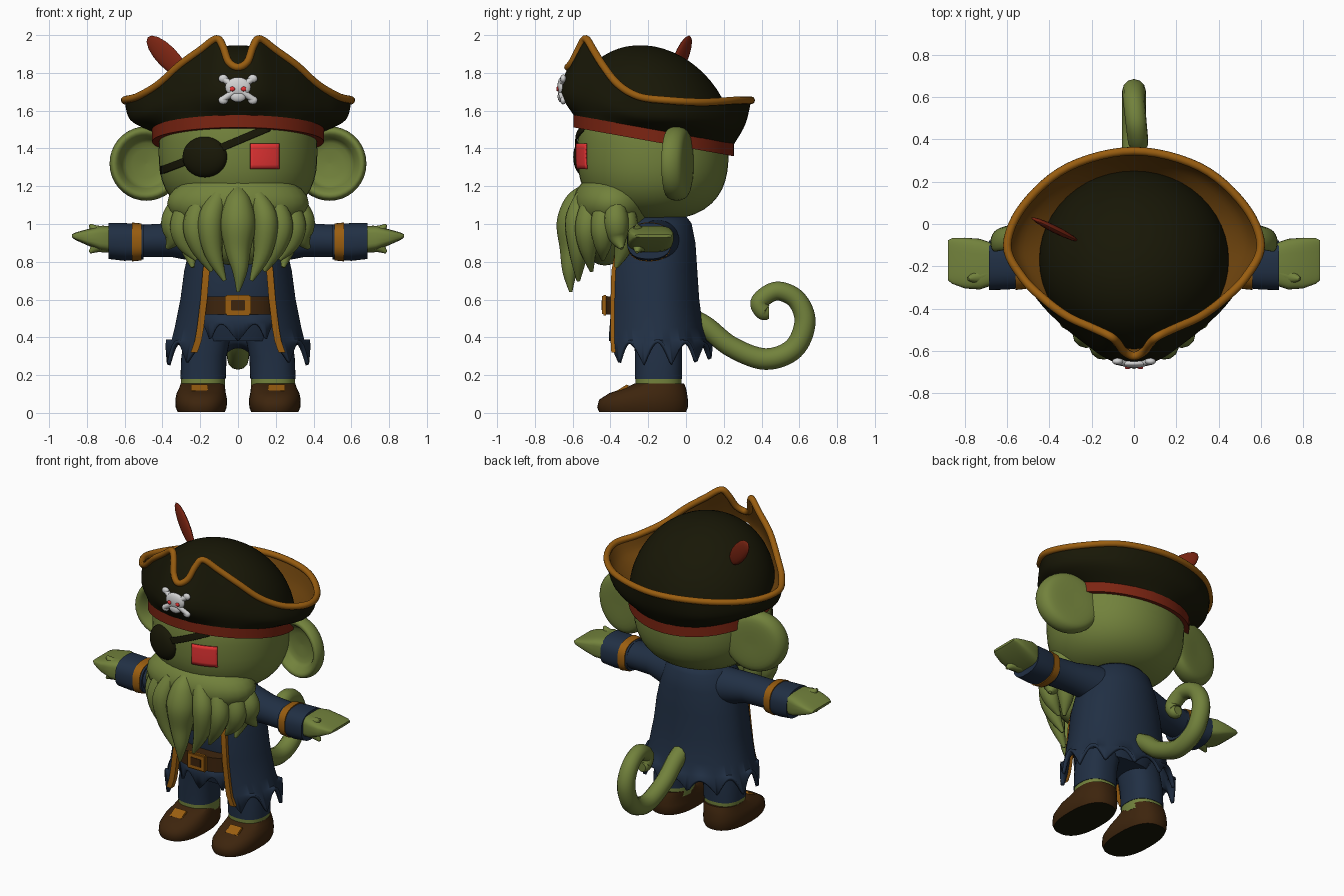
import bpy, bmesh
from math import sin, cos, pi, radians, atan2
from mathutils import Vector, Matrix

if "Cube" in bpy.data.objects:
    bpy.data.objects.remove(bpy.data.objects["Cube"])


def material(name, *rgb):
    m = bpy.data.materials.new(name)
    m.use_nodes = True
    m.diffuse_color = (*rgb, 1)
    m.node_tree.nodes["Principled BSDF"].inputs["Base Color"].default_value = (*rgb, 1)
    return m


GREEN = material("skin green", 0.168, 0.222, 0.045)
BLUE = material("coat blue", 0.015, 0.029, 0.058)
BLACK = material("hat black", 0.009, 0.0085, 0.002)
GOLD = material("gold trim", 0.32, 0.11, 0.005)
LINING = material("lining brown", 0.15, 0.055, 0.004)
RED = material("band red", 0.2, 0.018, 0.006)
BROWN = material("leather brown", 0.047, 0.018, 0.004)
EYE = material("eye red", 0.8, 0.035, 0.035)
WHITE = material("bone white", 0.65, 0.65, 0.65)
parts = []


def finish(name, bm, *mats):
    bmesh.ops.recalc_face_normals(bm, faces=bm.faces)
    me = bpy.data.meshes.new(name)
    bm.to_mesh(me)
    bm.free()
    for m in mats:
        me.materials.append(m)
    ob = bpy.data.objects.new(name, me)
    bpy.context.collection.objects.link(ob)
    parts.append(ob)
    return ob


def sheet(name, rows, mat, wrap=True, cap=True, thick=0):
    """Skin a list of equal-length point rows."""
    bm = bmesh.new()
    vs = [[bm.verts.new(p) for p in r] for r in rows]
    n = len(rows[0])
    for a, b in zip(vs, vs[1:]):
        for i in range(n if wrap else n - 1):
            j = (i + 1) % n
            bm.faces.new((a[i], a[j], b[j], b[i]))
    if cap and wrap:
        bm.faces.new(vs[0])
        bm.faces.new(vs[-1])
    ob = finish(name, bm, mat)
    if thick:
        mod = ob.modifiers.new("thickness", "SOLIDIFY")
        mod.thickness, mod.offset = thick, 0
    return ob


def ring(c, a, b, axis="z", p=2, n=36):
    """Superellipse section around an axis."""
    pts = []
    for i in range(n):
        t = 2 * pi * i / n
        u = a * abs(cos(t)) ** (2 / p) * (1 if cos(t) > 0 else -1)
        v = b * abs(sin(t)) ** (2 / p) * (1 if sin(t) > 0 else -1)
        d = {"z": (u, v, 0), "x": (0, u, v), "y": (u, 0, v)}[axis]
        pts.append(Vector(c) + Vector(d))
    return pts


def ball(name, c, r, mat, rot=Matrix(), seg=28):
    bm = bmesh.new()
    m = Matrix.Translation(c) @ rot @ Matrix.Diagonal((*r, 1))
    bmesh.ops.create_uvsphere(bm, u_segments=seg, v_segments=seg // 2, radius=1, matrix=m)
    return finish(name, bm, mat)


def box(name, c, size, mat, rot=Matrix()):
    bm = bmesh.new()
    bmesh.ops.create_cube(bm, size=1, matrix=Matrix.Translation(c) @ rot @ Matrix.Diagonal((*size, 1)))
    bmesh.ops.bevel(bm, geom=bm.edges[:], offset=min(size) * 0.25, segments=2, affect="EDGES")
    return finish(name, bm, mat)


def spline(pts, k=6, closed=False):
    """Catmull-Rom samples through points of any dimension."""
    n, out = len(pts), []
    get = (lambda i: pts[i % n]) if closed else (lambda i: pts[max(0, min(n - 1, i))])
    for i in range(n if closed else n - 1):
        for s in range(k):
            t = s / k
            out.append(tuple(0.5 * (2 * b + (c - a) * t + (2 * a - 5 * b + 4 * c - d) * t * t
                                    + (3 * b - a - 3 * c + d) * t ** 3)
                             for a, b, c, d in zip(get(i - 1), get(i), get(i + 1), get(i + 2))))
    return out if closed else out + [tuple(pts[-1])]


def tube(name, pts, mat, closed=False, k=6):
    """Round tube through (x, y, z, radius) points."""
    cu = bpy.data.curves.new(name, "CURVE")
    cu.dimensions, cu.bevel_depth, cu.bevel_resolution = "3D", 1, 4
    cu.use_fill_caps = not closed
    path = spline(pts, k, closed)
    sp = cu.splines.new("POLY")
    sp.points.add(len(path) - 1)
    for q, (x, y, z, r) in zip(sp.points, path):
        q.co, q.radius = (x, y, z, 1), max(r, 0.003)
    sp.use_cyclic_u = closed
    tmp = bpy.data.objects.new(name, cu)
    bpy.context.collection.objects.link(tmp)
    me = bpy.data.meshes.new_from_object(tmp.evaluated_get(bpy.context.evaluated_depsgraph_get()))
    bpy.data.objects.remove(tmp)
    bm = bmesh.new()
    bm.from_mesh(me)
    return finish(name, bm, mat)


# Head: rounded block, with a function for its front surface
HC = Vector((0, -0.175, 1.38))


def head_r(dz):
    return max(0.001, 1 - abs(dz / 0.36) ** 2.6) ** (1 / 2.6)


def face_y(x, z):
    r = head_r(z - HC.z)
    return HC.y - 0.4 * r * max(0, 1 - abs(x / (0.42 * r)) ** 2.05) ** (1 / 2.05)


levels = [-0.3595 * cos(pi * i / 22) for i in range(23)]
sheet("head", [ring(HC + Vector((0, 0, d)), 0.42 * head_r(d), 0.4 * head_r(d), p=2.05, n=48) for d in levels], GREEN)


def face_plate(name, x0, x1, low, high, mat, n=12):
    rows = []
    for j in range(7):
        row = []
        for i in range(n + 1):
            x = x0 + (x1 - x0) * i / n
            z = low(x) + (high(x) - low(x)) * j / 6
            row.append((x, face_y(x, z) - 0.009, z))
        rows.append(row)
    sheet(name, rows, mat, wrap=False, thick=0.009)


face_plate("left_eye", 0.065, 0.218, lambda x: 1.292, lambda x: 1.427, EYE)
strap = lambda x: 1.285 + 0.38 * max(0, x + 0.4) + 0.04 * max(0, x + 0.1)
face_plate("eyepatch_strap", -0.408, 0.17, lambda x: strap(x) - 0.021, lambda x: strap(x) + 0.021, BLACK, 30)
ball("eyepatch", (-0.175, -0.53, 1.355), (0.125, 0.055, 0.108), BLACK, Matrix.Rotation(-0.35, 4, "Z"))

# Muzzle and tentacle beard
ball("muzzle", (0, -0.385, 1.11), (0.375, 0.215, 0.17), GREEN)
ball("beard_core", (0, -0.43, 0.98), (0.29, 0.14, 0.2), GREEN)
tube("middle_tentacle", [(0, -0.53, 1.19, 0.03), (0, -0.57, 1.11, 0.075), (0, -0.59, 1.0, 0.095),
                         (0, -0.6, 0.87, 0.07), (0.01, -0.615, 0.75, 0.04), (0, -0.61, 0.64, 0.008)], GREEN)
strands = [((0.1, -0.54, 1.15), (0.145, -0.575, 1.02), (0.13, -0.57, 0.85), (0.07, -0.57, 0.7)),
           ((0.19, -0.5, 1.14), (0.225, -0.52, 1.0), (0.205, -0.52, 0.88), (0.14, -0.5, 0.75)),
           ((0.26, -0.43, 1.14), (0.295, -0.44, 1.0), (0.28, -0.44, 0.9), (0.22, -0.44, 0.81)),
           ((0.31, -0.37, 1.12), (0.34, -0.37, 1.02), (0.34, -0.36, 0.93), (0.375, -0.34, 0.87)),
           ((0.26, -0.32, 1.1), (0.28, -0.32, 0.99), (0.26, -0.33, 0.88), (0.24, -0.37, 0.77))]
for s in (-1, 1):
    for path in strands:
        tube("tentacle", [(s * x, y, z, r) for (x, y, z), r in
                          zip(path, (0.045, 0.066, 0.05, 0.01))], GREEN)

# Ears: cupped discs turned slightly forward
ear = spline([(0.01, 0.05), (0.6, 0.05), (0.9, 0.035), (1, -0.01), (0.94, -0.055),
              (0.82, -0.06), (0.7, -0.035), (0.55, 0), (0.01, 0.015)], 3)
for s in (-1, 1):
    rows = [ring((s * 0.485, -0.035 + y, 1.32), r * 0.195, r * 0.197, "y") for r, y in ear]
    for p in (p for row in rows for p in row):
        p.y -= (abs(p.x) - 0.485) * 0.2
    sheet("ear", rows, GREEN)


# Hat: crown, band, turned-up brim and trim, all on a tilted base
def tilted(z, a, b, t):
    return (a * cos(t), -0.17 + b * sin(t), z - 0.18 * b * sin(t))


turn = [2 * pi * i / 48 for i in range(48)]
sheet("hat_crown", [[tilted(1.5 + 0.44 * sin(f), 0.45 * cos(f), 0.425 * cos(f), t) for t in turn]
                    for f in (radians(89.5) * i / 14 for i in range(15))], BLACK)
sheet("hat_band", [[tilted(z, 0.455 * g, 0.425 * g, t) for t in turn]
                   for z, g in ((1.51, 0.9), (1.51, 1), (1.435, 1), (1.435, 0.9))], RED, cap=False)
edge = [(0, -0.625, 1.83), (0.05, -0.6, 1.86), (0.08, -0.56, 1.94), (0.115, -0.53, 1.98), (0.2, -0.49, 1.92),
        (0.31, -0.44, 1.84), (0.42, -0.36, 1.74), (0.53, -0.25, 1.675), (0.6, -0.1, 1.655),
        (0.52, 0.09, 1.645), (0.31, 0.27, 1.655), (0, 0.345, 1.655)]
bulge = [(0, -0.665, 1.7), (0.05, -0.66, 1.7), (0.1, -0.65, 1.7), (0.16, -0.62, 1.7), (0.24, -0.56, 1.69),
         (0.34, -0.48, 1.66), (0.44, -0.38, 1.61), (0.52, -0.26, 1.57), (0.57, -0.1, 1.55),
         (0.49, 0.09, 1.54), (0.29, 0.26, 1.53), (0, 0.315, 1.53)]
full = lambda half: half + [(-x, y, z) for x, y, z in half[-2:0:-1]]
edge, bulge = full(edge), full(bulge)
foot = [tilted(1.5, 0.455, 0.425, atan2((y + 0.17) / 0.49, x / 0.57)) for x, y, z in bulge]
foot, bulge, edge = (spline(r, 6, True) for r in (foot, bulge, edge))
shrink = lambda row, g: [(x * g, -0.17 + (y + 0.17) * g, z + 0.02) for x, y, z in row]


def brim(name, a, b, c, mat):
    cols = [spline(col, 5) for col in zip(a, b, c)]
    sheet(name, list(zip(*cols)), mat, cap=False)


brim("hat_brim", foot, bulge, edge, BLACK)
brim("hat_lining", shrink(foot, 0.93), shrink(bulge, 0.95), edge, LINING)
tube("hat_trim", [(*p, 0.02) for p in edge], GOLD, True, 1)

# Feather: flat leaf leaning out to the side
lean, flat = Vector((-0.22, 0.11, 0.22)).normalized(), Vector((0.447, 0.894, 0))
turned = Matrix((flat.cross(lean), flat, lean)).transposed().to_4x4()
ball("feather", (-0.375, -0.025, 1.885), (0.06, 0.018, 0.155), RED, turned, 16)

# Bone emblem on the hat front
for s in (-1, 1):
    tube("crossed_bone", [(-s * 0.08, -0.65, 1.66, 0.017), (0, -0.662, 1.715, 0.017),
                          (s * 0.08, -0.646, 1.77, 0.017)], WHITE)
    for z in (1.655, 1.77):
        ball("bone_end", (s * 0.078, -0.65, z), (0.026, 0.016, 0.022), WHITE, seg=12)
    ball("emblem_eye", (s * 0.03, -0.68, 1.715), (0.015, 0.007, 0.013), EYE, seg=10)
ball("emblem_skull", (0, -0.66, 1.725), (0.068, 0.021, 0.052), WHITE)
ball("emblem_jaw", (0, -0.662, 1.675), (0.042, 0.018, 0.03), WHITE, seg=16)

# Coat: open at the front, ragged hem
cut = [(1.05, 0.14, 0.13, 0.16), (1.0, 0.2, 0.17, 0.2), (0.9, 0.24, 0.19, 0.25), (0.75, 0.275, 0.2, 0.285),
       (0.6, 0.295, 0.21, 0.29), (0.45, 0.325, 0.23, 0.29), (0.38, 0.345, 0.25, 0.29), (0.25, 0.38, 0.285, 0.285)]
rows, N, T0 = [], 160, 0.66
for z, rx, back, front in cut:
    row = []
    for i in range(N + 1):
        t = T0 + (2 * pi - 2 * T0) * i / N
        rag = 0.1 * abs(cos(6 * t)) + 0.03 * sin(5 * t) ** 2 if z < 0.3 else 0
        row.append((rx * sin(t), -0.15 - cos(t) * (front if cos(t) > 0 else back), z + rag))
    rows.append(row)
sheet("coat", rows, BLUE, wrap=False, thick=0.02)
for s in (0, -1):
    line = [Vector(r[s]) for r in rows[2:]]
    side = Vector((0.018, 0, 0))
    sheet("coat_trim", [[p + dx + Vector((0, dy, 0)) for p in line] for dx, dy in
                        ((-side, -0.02), (side, -0.02), (side, 0.015), (-side, 0.015), (-side, -0.02))],
          GOLD, wrap=False)

# Shirt, ragged shirt tail, belt and buckle
sheet("shirt", [ring((0, -0.15, z), a, b, p=2.6) for z, a, b in
                ((1.03, 0.12, 0.12), (0.92, 0.2, 0.17), (0.7, 0.235, 0.2), (0.5, 0.24, 0.18), (0.38, 0.2, 0.14))], BLUE)
tail_rows = [ring((0, -0.2, z), 0.22, b, p=2.6, n=96) for z, b in ((0.54, 0.19), (0.48, 0.195), (0.38, 0.2))]
for i, p in enumerate(tail_rows[-1]):
    p.z += 0.09 * abs(cos(10 * pi * i / 96))
sheet("shirt_tail", tail_rows, BLUE, cap=False, thick=0.015)
sheet("belt", [ring((0, -0.2, z), 0.22, 0.225, p=2.8) for z in (0.52, 0.615)], BROWN)
box("belt_buckle", (0, -0.43, 0.57), (0.135, 0.03, 0.11), GOLD)
box("buckle_centre", (0, -0.444, 0.57), (0.075, 0.008, 0.055), BROWN)

# Arms, legs and shoes
for s in (-1, 1):
    along = lambda secs, p=2: [ring((s * x, y, z), a, b, "x", p) for x, y, z, a, b in secs]
    sheet("sleeve", along([(0.1, -0.14, 0.9, 0.12, 0.13), (0.22, -0.15, 0.91, 0.11, 0.11),
                           (0.35, -0.18, 0.915, 0.1, 0.09), (0.52, -0.19, 0.91, 0.1, 0.085)]), BLUE)
    sheet("cuff", along([(0.5, -0.195, 0.905, 0.105, 0.092), (0.6, -0.195, 0.905, 0.115, 0.1),
                         (0.685, -0.195, 0.91, 0.118, 0.095)], 2.5), BLUE)
    sheet("cuff_trim", along([(0.512, -0.195, 0.905, 0.112, 0.098), (0.56, -0.195, 0.905, 0.117, 0.103)], 2.5), GOLD)
    sheet("hand", along([(0.67, -0.19, 0.92, 0.1, 0.07), (0.73, -0.19, 0.925, 0.12, 0.065),
                         (0.8, -0.185, 0.93, 0.12, 0.042), (0.86, -0.175, 0.935, 0.108, 0.02),
                         (0.88, -0.172, 0.937, 0.095, 0.008)], 4), GREEN)
    for z, lift in ((0.94, 0.055), (0.9, -0.05)):
        tube("finger", [(s * 0.68, -0.23, z, 0.05), (s * 0.74, -0.25, z + lift / 3, 0.036),
                        (s * 0.785, -0.26, z + lift, 0.008)], GREEN)
    up = lambda secs, p=2: [ring((s * x, y, z), a, b, "z", p) for z, x, y, a, b in secs]
    sheet("trouser_leg", up([(0.18, 0.185, -0.145, 0.12, 0.125), (0.3, 0.18, -0.145, 0.12, 0.125),
                             (0.5, 0.14, -0.15, 0.12, 0.13)], 2.4), BLUE)
    sheet("ankle", up([(0.12, 0.185, -0.145, 0.117, 0.122), (0.19, 0.185, -0.145, 0.117, 0.122)], 2.4), GREEN)
    shoe = sheet("shoe", up([(0.005, 0.195, -0.23, 0.125, 0.23), (0.03, 0.195, -0.23, 0.135, 0.24),
                             (0.07, 0.195, -0.225, 0.137, 0.235), (0.105, 0.195, -0.2, 0.13, 0.205),
                             (0.13, 0.19, -0.165, 0.122, 0.165), (0.156, 0.187, -0.14, 0.116, 0.13)], 2.4), BROWN)
    shoe.data.materials.append(BLACK)
    for f in shoe.data.polygons:
        f.material_index = int(f.center.z < 0.01)
    box("shoe_buckle", (s * 0.205, -0.335, 0.128), (0.09, 0.07, 0.015), GOLD, Matrix.Rotation(0.55, 4, "X"))

# Curled tail
tube("tail", [(0, -0.02, 0.52, 0.055), (0, 0.1, 0.46, 0.055), (0, 0.24, 0.35, 0.055), (0, 0.42, 0.285, 0.057),
              (0, 0.57, 0.34, 0.057), (0, 0.63, 0.48, 0.056), (0, 0.585, 0.6, 0.052), (0.01, 0.48, 0.645, 0.05),
              (0.02, 0.39, 0.59, 0.048), (0.02, 0.41, 0.535, 0.045), (0.02, 0.44, 0.53, 0.03)], GREEN, k=8)

bpy.ops.object.select_all(action="DESELECT")
for ob in parts:
    ob.select_set(True)
bpy.context.view_layer.objects.active = parts[0]
bpy.ops.object.shade_smooth_by_angle(angle=radians(50))
